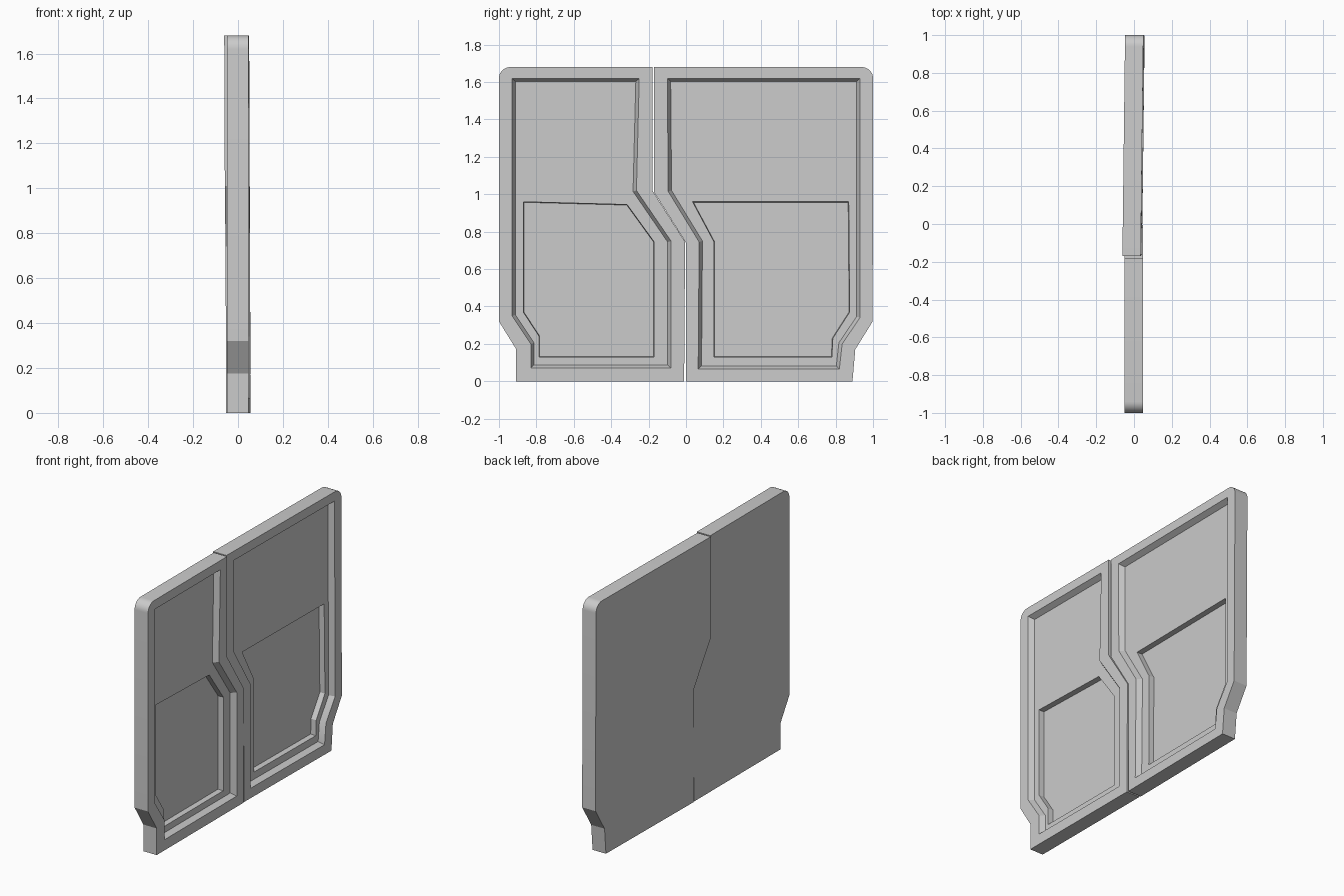
import bpy
import bmesh
import math
from mathutils import Vector

cube = bpy.data.objects.get("Cube")
if cube:
    bpy.data.objects.remove(cube, do_unlink=True)

paint = bpy.data.materials.new("plain grey")
paint.use_nodes = True
grey = (0.6, 0.6, 0.6, 1)
paint.diffuse_color = grey
paint.node_tree.nodes["Principled BSDF"].inputs["Base Color"].default_value = grey

BACK, FACE = -0.05, 0.047
STEP = 0.035          # depth of each recess level


def corner_arc(side, radius=0.06, steps=8):
    """Rounded top corner on the outer edge; side is -1 (front) or 1 (rear)."""
    centre = Vector((side * (1 - radius), 1.68 - radius))
    angles = [math.pi / 2 * i / steps for i in range(steps + 1)]
    arc = [centre + radius * Vector((side * math.cos(a), math.sin(a))) for a in angles]
    return arc if side > 0 else arc[::-1]


def inset(points, distance):
    """Move a counter-clockwise outline inwards by a fixed distance."""
    points = [Vector(p) for p in points]
    result = []
    for i, p in enumerate(points):
        before = (p - points[i - 1]).normalized()
        after = (points[(i + 1) % len(points)] - p).normalized()
        n1 = Vector((-before.y, before.x))
        n2 = Vector((-after.y, after.x))
        result.append(p + (n1 + n2) * distance / (1 + n1.dot(n2)))
    return result


def build_panel(name, outline, recess, pocket, lean):
    bm = bmesh.new()

    def loop(points, x):
        verts = [bm.verts.new((x, p[0], p[1])) for p in points]
        edges = [bm.edges.new((v, verts[i - 1])) for i, v in enumerate(verts)]
        return verts, edges

    def wall(a, b):
        for i in range(len(a)):
            bm.faces.new((a[i - 1], a[i], b[i], b[i - 1]))

    def ring(a, b):
        bmesh.ops.triangle_fill(bm, edges=a + b, use_beauty=True)

    back, _ = loop(outline, BACK)
    rim, rim_edges = loop(outline, FACE)
    lip, lip_edges = loop(recess, FACE)
    floor, floor_edges = loop(inset(recess, 0.018), FACE - STEP)
    top, top_edges = loop(pocket, FACE - STEP)
    base, _ = loop(inset(pocket, 0.003), FACE - 2 * STEP)

    bm.faces.new(back)
    wall(back, rim)
    ring(rim_edges, lip_edges)
    wall(lip, floor)
    ring(floor_edges, top_edges)
    wall(top, base)
    bm.faces.new(base)
    bmesh.ops.recalc_face_normals(bm, faces=bm.faces)

    # slight misalignment of the panel
    for v in bm.verts:
        v.co.x += lean * (0.012 * (v.co.y - 0.5) - 0.004 * (v.co.z - 0.84))

    mesh = bpy.data.meshes.new(name)
    bm.to_mesh(mesh)
    bm.free()
    mesh.materials.append(paint)
    obj = bpy.data.objects.new(name, mesh)
    bpy.context.collection.objects.link(obj)
    bpy.ops.object.select_all(action="DESELECT")
    obj.select_set(True)
    bpy.context.view_layer.objects.active = obj
    bpy.ops.object.shade_smooth_by_angle(angle=math.radians(25))


# Front door panel, outlines as (y, z), counter-clockwise
build_panel(
    "front_door_panel",
    [(-0.91, 0), (-0.01, 0), (-0.005, 0.745), (-0.18, 1.02), (-0.18, 1.68)]
    + corner_arc(-1) + [(-1, 0.32), (-0.91, 0.175)],
    [(-0.83, 0.07), (-0.08, 0.07), (-0.08, 0.75), (-0.265, 1.02),
     (-0.25, 1.62), (-0.93, 1.62), (-0.93, 0.35), (-0.83, 0.2)],
    [(-0.785, 0.13), (-0.17, 0.13), (-0.17, 0.745), (-0.315, 0.945),
     (-0.87, 0.96), (-0.87, 0.37), (-0.785, 0.24)],
    0)

# Rear door panel
build_panel(
    "rear_door_panel",
    [(0, 0), (0.89, 0), (0.905, 0.17), (0.998, 0.32)]
    + corner_arc(1) + [(-0.17, 1.68), (-0.17, 1.01), (0, 0.74)],
    [(0.065, 0.065), (0.82, 0.065), (0.835, 0.2), (0.93, 0.34),
     (0.93, 1.62), (-0.1, 1.62), (-0.095, 1.015), (0.07, 0.745)],
    [(0.15, 0.13), (0.78, 0.13), (0.785, 0.23), (0.875, 0.37),
     (0.87, 0.96), (0.035, 0.96), (0.15, 0.745)],
    1)
